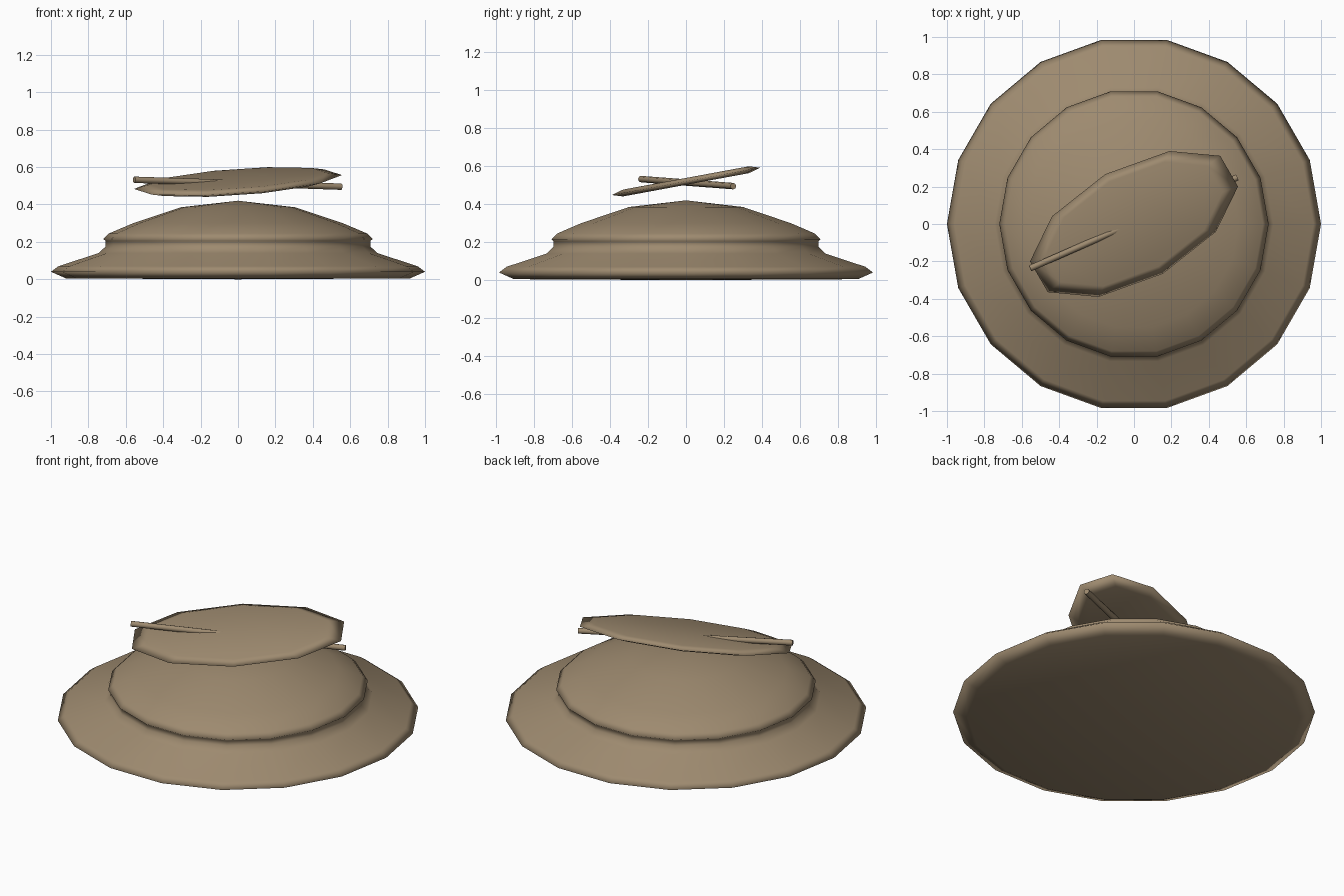
import bpy, math
from mathutils import Vector

if "Cube" in bpy.data.objects:
    bpy.data.objects.remove(bpy.data.objects["Cube"])

clay = bpy.data.materials.new("warm_brown")
clay.diffuse_color = (0.34, 0.255, 0.16, 1)
clay.use_nodes = True
clay.node_tree.nodes["Principled BSDF"].inputs["Base Color"].default_value = clay.diffuse_color


def ring_mesh(name, rings, start=None, end=None, flat_caps=False):
    """Skin a stack of equal rings; close each end with a fan point or an n-gon."""
    n = len(rings[0])
    verts = [v for r in rings for v in r]
    faces = [(a * n + i, a * n + (i + 1) % n, (a + 1) * n + (i + 1) % n, (a + 1) * n + i)
             for a in range(len(rings) - 1) for i in range(n)]
    last = (len(rings) - 1) * n
    caps = len(faces)
    if start is None:
        faces.append(tuple(reversed(range(n))))
    else:
        verts.append(start)
        faces += [((i + 1) % n, i, len(verts) - 1) for i in range(n)]
    if end is None:
        faces.append(tuple(range(last, last + n)))
    else:
        verts.append(end)
        faces += [(last + i, last + (i + 1) % n, len(verts) - 1) for i in range(n)]
    mesh = bpy.data.meshes.new(name)
    mesh.from_pydata(verts, [], faces)
    for p in mesh.polygons:
        p.use_smooth = not (flat_caps and p.index >= caps)
    mesh.materials.append(clay)
    ob = bpy.data.objects.new(name, mesh)
    bpy.context.collection.objects.link(ob)
    return ob


# Domed base: turned profile with a flared foot, 18 sides
profile = [(0.92, 0.005), (1.0, 0.04), (0.96, 0.07), (0.745, 0.14), (0.708, 0.175),
           (0.708, 0.205), (0.72, 0.215), (0.69, 0.245), (0.56, 0.30), (0.305, 0.385)]
turn = [2 * math.pi * i / 18 for i in range(18)]
ring_mesh("domed_base",
          [[(r * math.cos(a), r * math.sin(a), z) for a in turn] for r, z in profile],
          start=(0, 0, 0), end=(0, 0, 0.42))

# Tilted oval plate: 10-sided, bevelled to a thin rim
long_axis, short_axis = Vector((0.556, 0.20)), Vector((0.019, 0.345))


def oval(scale, lift):
    pts = []
    for i in range(10):
        a = 2 * math.pi * i / 10
        p = (long_axis * math.cos(a) + short_axis * math.sin(a)) * scale
        pts.append((p.x, p.y, 0.52 + 0.185 * p.y + lift))
    return pts


ring_mesh("oval_plate", [oval(0.85, -0.018), oval(1, 0), oval(0.85, 0.018)])

# Rod passing through the plate
tail, tip = Vector((-0.555, -0.237, 0.532)), Vector((0.552, 0.249, 0.495))
axis = (tip - tail).normalized()
side = axis.cross(Vector((0, 0, 1))).normalized()
up = side.cross(axis)
ring_mesh("cross_rod",
          [[c + 0.017 * (side * math.cos(k * math.pi / 4) - up * math.sin(k * math.pi / 4))
            for k in range(8)] for c in (tip, tail)][::-1], flat_caps=True)

# Make every shell face outward
import bmesh
for ob in bpy.context.collection.objects:
    bm = bmesh.new()
    bm.from_mesh(ob.data)
    bmesh.ops.recalc_face_normals(bm, faces=bm.faces)
    bm.to_mesh(ob.data)
    bm.free()
